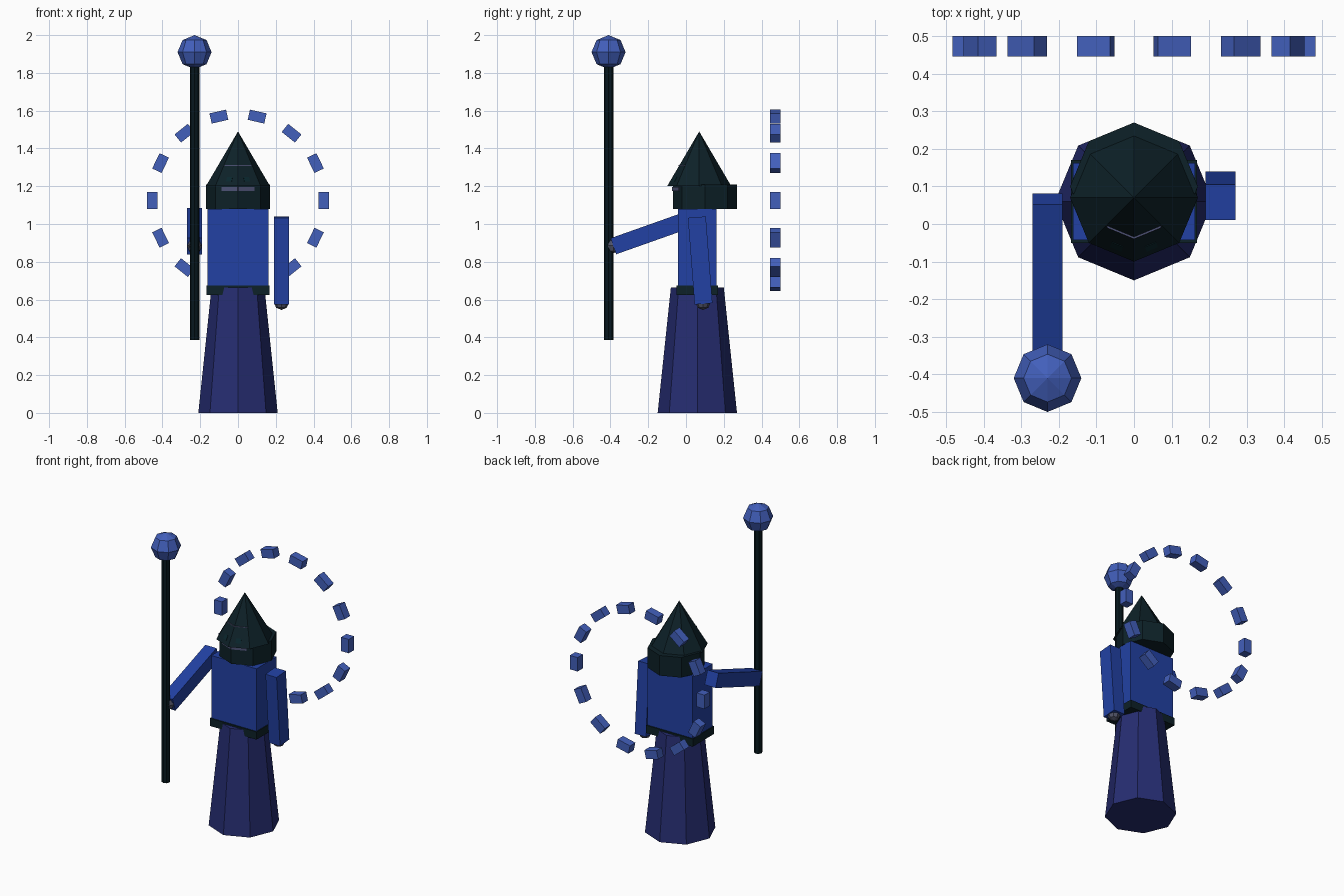
import bpy
import bmesh
from math import radians, cos, sin, tau
from mathutils import Matrix, Euler

cube = bpy.data.objects.get("Cube")
if cube:
    bpy.data.objects.remove(cube, do_unlink=True)


def material(name, rgb):
    m = bpy.data.materials.new(name)
    m.use_nodes = True
    colour = (*rgb, 1)
    m.diffuse_color = colour
    m.node_tree.nodes["Principled BSDF"].inputs["Base Color"].default_value = colour
    return m


ROBE = material("robe_indigo", (0.019, 0.026, 0.165))
TUNIC = material("tunic_blue", (0.016, 0.053, 0.37))
DARK = material("dark_teal", (0.004, 0.015, 0.021))
STAFF = material("staff_black", (0.002, 0.009, 0.013))
GLOW = material("magic_blue", (0.055, 0.115, 0.5))
SKIN = material("skin_grey", (0.085, 0.09, 0.14))
HAIR = material("brow_grey", (0.075, 0.085, 0.18))
EYE = material("eye_teal", (0.003, 0.02, 0.027))


def finish(name, bm, mat, loc, rot=(0, 0, 0)):
    mesh = bpy.data.meshes.new(name)
    bm.to_mesh(mesh)
    bm.free()
    mesh.materials.append(mat)
    ob = bpy.data.objects.new(name, mesh)
    ob.location = loc
    ob.rotation_euler = Euler([radians(a) for a in rot])
    bpy.context.collection.objects.link(ob)
    return ob


def box(name, mat, loc, size, rot=(0, 0, 0)):
    bm = bmesh.new()
    bmesh.ops.create_cube(bm, size=1, matrix=Matrix.Diagonal((*size, 1)))
    return finish(name, bm, mat, loc, rot)


def prism(name, mat, x, y, z0, z1, r0, r1):
    """Eight-sided cylinder or cone between two heights."""
    bm = bmesh.new()
    bmesh.ops.create_cone(bm, cap_ends=True, segments=8,
                          radius1=r0, radius2=r1, depth=z1 - z0)
    return finish(name, bm, mat, (x, y, (z0 + z1) / 2))


def ball(name, mat, loc, r):
    bm = bmesh.new()
    bmesh.ops.create_uvsphere(bm, u_segments=8, v_segments=4, radius=r)
    return finish(name, bm, mat, loc)


# Body
prism("robe_skirt", ROBE, 0, 0.06, 0, 0.665, 0.21, 0.14)
box("belt", DARK, (0, 0.06, 0.65), (0.335, 0.22, 0.05))
box("torso", TUNIC, (0, 0.06, 0.868), (0.324, 0.205, 0.424))

# Head
prism("hair_and_beard", DARK, 0, 0.1, 1.08, 1.21, 0.17, 0.17)
prism("hat", DARK, 0, 0.07, 1.2, 1.49, 0.17, 0)
prism("brow_line", HAIR, 0, 0.06, 1.308, 1.312, 0.1, 0.1)
for side, word in ((1, "left"), (-1, "right")):
    box(word + "_moustache", HAIR, (side * 0.0425, -0.052, 1.185),
        (0.092, 0.009, 0.02), (0, 0, side * 22.5))
    box(word + "_eye", EYE, (side * 0.045, -0.058, 1.235),
        (0.032, 0.008, 0.028), (-28.4, 0, side * 22.5))

# Arms and hands
box("left_arm", TUNIC, (0.23, 0.075, 0.807), (0.08, 0.095, 0.46), (4.4, 0, 0))
ball("left_hand", SKIN, (0.23, 0.09, 0.585), 0.04)
box("right_arm", TUNIC, (-0.23, -0.159, 0.962), (0.08, 0.478, 0.09), (19.5, 0, 0))
ball("right_hand", SKIN, (-0.23, -0.385, 0.885), 0.04)

# Staff
prism("staff", STAFF, -0.23, -0.41, 0.385, 1.85, 0.025, 0.025)
ball("staff_orb", GLOW, (-0.23, -0.41, 1.91), 0.09)

# Ring of floating blocks behind the back
COUNT = 14
for i in range(COUNT):
    a = tau * i / COUNT
    box(f"halo_block_{i + 1}", GLOW, (0.455 * cos(a), 0.473, 1.125 + 0.455 * sin(a)),
        (0.055, 0.055, 0.09), (0, -360 * i / COUNT, 0))
